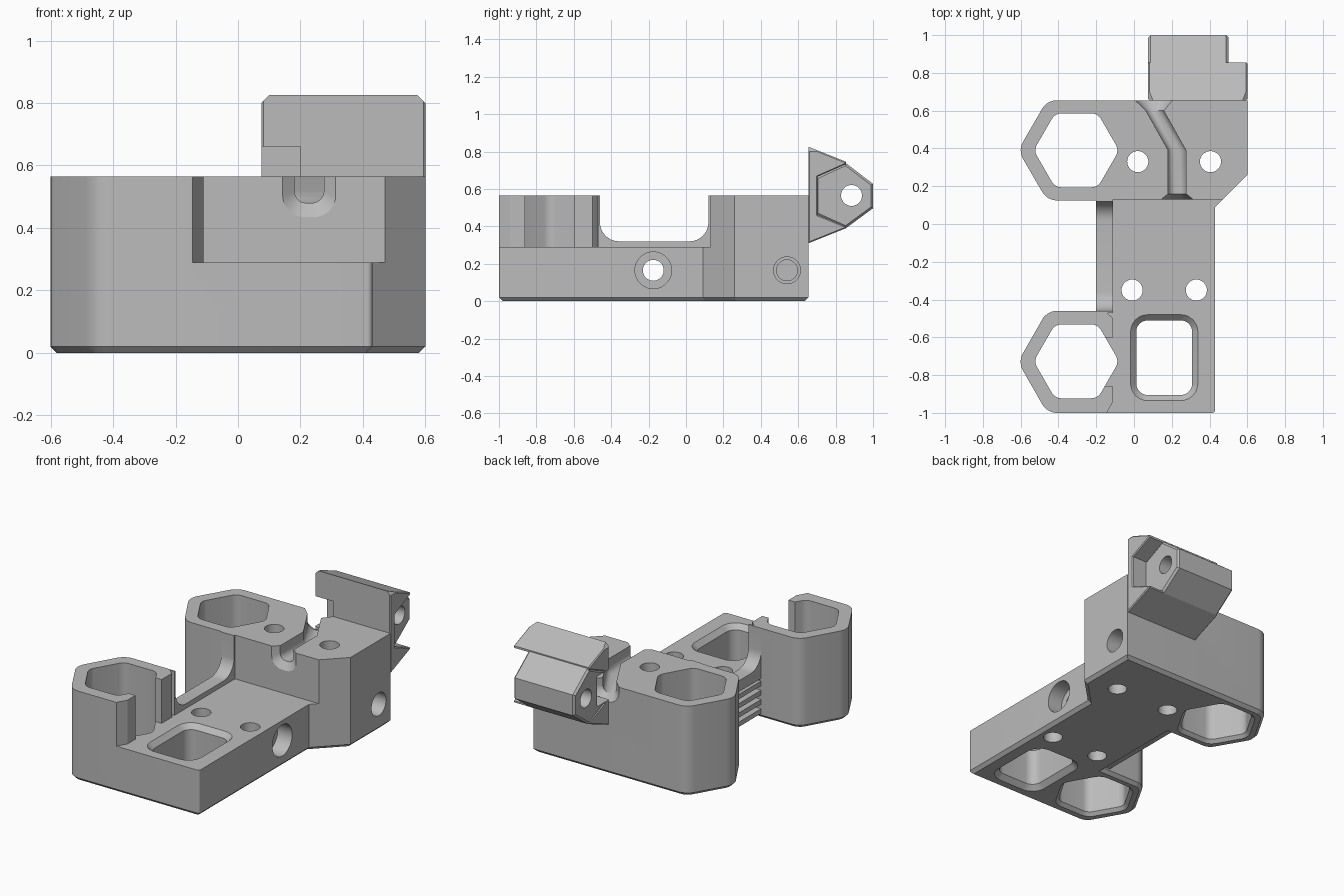
import bpy, bmesh, math
from mathutils import Vector

if "Cube" in bpy.data.objects:
    bpy.data.objects.remove(bpy.data.objects["Cube"], do_unlink=True)

grey = bpy.data.materials.new("light_grey")
grey.use_nodes = True
grey.diffuse_color = (0.5, 0.5, 0.5, 1)
grey.node_tree.nodes["Principled BSDF"].inputs["Base Color"].default_value = grey.diffuse_color


def outline(points, off=0.0, seg=6):
    """Counter-clockwise polygon of (a, b[, radius]), offset outward, with rounded corners."""
    pts = [Vector(p[:2]) for p in points]
    out = []
    for i, p in enumerate(pts):
        d1 = (p - pts[i - 1]).normalized()
        d2 = (pts[(i + 1) % len(pts)] - p).normalized()
        n1, n2 = Vector((d1.y, -d1.x)), Vector((d2.y, -d2.x))
        p = p + (n1 + n2) * off / (1 + n1.dot(n2))
        if len(points[i]) < 3:
            out.append(p)
            continue
        s = 1 if d1.x * d2.y - d1.y * d2.x > 0 else -1
        r = max(points[i][2] + s * off, 0.002)
        centre = p - (n1 + n2) * s * r / (1 + n1.dot(n2))
        out += [centre + n1.lerp(n2, k / seg).normalized() * s * r for k in range(seg + 1)]
    return out


def ngon(a, b, r, n, corner=None):
    pts = [(a + r * math.cos(math.tau * k / n), b + r * math.sin(math.tau * k / n)) for k in range(n)]
    return [(*p, corner) for p in pts] if corner else pts


def rect(a0, b0, a1, b1, r=None):
    pts = [(a0, b0), (a1, b0), (a1, b1), (a0, b1)]
    return [(*p, r) for p in pts] if r else pts


def loft(name, rings, axis="z"):
    """Closed solid through (outline, position) rings stacked along an axis."""
    place = {"z": lambda p, c: (p.x, p.y, c),
             "x": lambda p, c: (c, p.x, p.y),
             "y": lambda p, c: (p.x, c, p.y)}[axis]
    bm = bmesh.new()
    loops = [[bm.verts.new(place(p, c)) for p in pts] for pts, c in rings]
    n = len(loops[0])
    for lo, hi in zip(loops, loops[1:]):
        for k in range(n):
            bm.faces.new((lo[k], lo[(k + 1) % n], hi[(k + 1) % n], hi[k]))
    bm.faces.new(loops[0][::-1])
    bm.faces.new(loops[-1])
    bmesh.ops.recalc_face_normals(bm, faces=bm.faces)
    mesh = bpy.data.meshes.new(name)
    bm.to_mesh(mesh)
    bm.free()
    mesh.materials.append(grey)
    ob = bpy.data.objects.new(name, mesh)
    bpy.context.collection.objects.link(ob)
    return ob


def prism(name, pts, c0, c1, axis="z"):
    return loft(name, [(outline(pts), c0), (outline(pts), c1)], axis)


def chamfered_bar(name, pts, x0, x1, c=0.015):
    rings = [(outline(pts, -c), x0), (outline(pts), x0 + c), (outline(pts), x1 - c), (outline(pts, -c), x1)]
    return loft(name, rings, "x")


def activate(ob):
    bpy.ops.object.select_all(action="DESELECT")
    ob.select_set(True)
    bpy.context.view_layer.objects.active = ob


def cut(ob, cutters):
    activate(ob)
    for c in cutters:
        c.hide_render = True
        mod = ob.modifiers.new("cut", "BOOLEAN")
        mod.operation, mod.solver, mod.object = "DIFFERENCE", "EXACT", c
        bpy.ops.object.modifier_apply(modifier=mod.name)


# Main block: one plan outline with a chamfered foot
TOP, DECK, CX = 0.565, 0.29, -0.305
R = 0.09
front_y, rear_y = -0.73, 0.39
plan = [(-0.46, -1.0, R), (0.43, -1.0, 0.015), (0.43, 0.09), (0.6, 0.26), (0.6, 0.655),
        (-0.46, 0.655, R), (-0.614, rear_y, R), (-0.46, 0.125, R), (-0.155, 0.125),
        (-0.155, -0.46), (-0.46, -0.46, R), (-0.614, front_y, R)]
block = loft("main_block", [(outline(plan, -0.02), 0), (outline(plan), 0.02), (outline(plan), TOP)])

# Low deck, leaving the front tower and the rear block standing
deck_plan = [(-0.145, -1.1), (0.8, -1.1), (0.8, 0.13), (-0.17, 0.13), (-0.17, -0.455),
             (-0.15, -0.465), (-0.11, -0.5), (-0.11, -0.94), (-0.145, -1.0)]
cutters = [prism("deck_cutter", deck_plan, DECK, 0.8),
           prism("tower_slot_cutter", rect(-0.16, -0.86, 0.0, -0.6), DECK, 0.8)]

# Hexagonal pockets and the rounded window, flared at the openings
for y in (front_y + 0.003, rear_y):
    hexa = ngon(CX, y, 0.226, 6, 0.06)
    cutters.append(loft("hex_pocket_cutter", [(outline(hexa, 0.04), -0.02), (outline(hexa), 0.02),
                                              (outline(hexa), 0.8)]))
win = rect(0.012, -0.905, 0.308, -0.51, 0.06)
cutters.append(loft("window_cutter", [(outline(win, 0.06), -0.03), (outline(win), 0.03),
                                      (outline(win), 0.26), (outline(win, 0.06), 0.32)]))

# Screw holes, upright and sideways
for x, y in ((0.02, 0.33), (0.405, 0.33), (-0.01, -0.35), (0.33, -0.35)):
    cutters.append(prism("screw_hole_cutter", ngon(x, y, 0.056, 32), -0.1, 0.8))
cross_hole = prism("cross_hole_cutter", ngon(-0.175, 0.165, 0.056, 32), -0.4, 0.7, "x")
cutters += [cross_hole,
            prism("counterbore_cutter", ngon(-0.175, 0.165, 0.098, 40), 0.33, 0.7, "x"),
            prism("side_bore_cutter", ngon(0.54, 0.165, 0.072, 32), 0.4, 0.7, "x"),
            prism("side_pilot_cutter", ngon(0.54, 0.165, 0.056, 32), 0.28, 0.5, "x")]

# Bent cable channel with flared ends
channel = []
for x, y, w, z in ((0.228, 0.10, 0.123, 0.39), (0.228, 0.16, 0.047, 0.48), (0.228, 0.39, 0.047, 0.48),
                   (0.11, 0.6, 0.047, 0.48), (0.1, 0.7, 0.14, 0.43)):
    channel.append((outline([(x - w, z, w * 0.8), (x + w, z, w * 0.8), (x + w, 0.7), (x - w, 0.7)]), y))
cutters.append(loft("channel_cutter", channel, "y"))
cut(block, cutters)

# Filleted saddle between the towers, with grip ribs under it
saddle = [(-0.47, 0.25), (0.13, 0.25), (0.13, TOP), (0.12, TOP), (0.12, 0.32, 0.1),
          (-0.46, 0.32, 0.1), (-0.46, TOP), (-0.47, TOP)]
parts = [block, prism("saddle", saddle, -0.2, -0.112, "x")]
for k in range(4):
    z = 0.03 + 0.058 * k
    rib = prism("grip_rib", rect(-0.47, z, 0.13, z + 0.03), -0.2, -0.14, "x")
    cut(rib, [cross_hole])
    parts.append(rib)

# Rear rail: open jaw and hexagonal bar
jaw = [(0.655, 0.31), (0.855, 0.39), (0.855, 0.4), (0.703, 0.462), (0.703, 0.665),
       (0.855, 0.732), (0.855, 0.745), (0.655, 0.825)]
bar = [(0.695, 0.462), (0.855, 0.39), (1.0, 0.497), (1.0, 0.627), (0.855, 0.738), (0.695, 0.665)]
rail_jaw = chamfered_bar("rail_jaw", jaw, 0.075, 0.6, 0.006)
rail_bar = chamfered_bar("rail_bar", bar, 0.075, 0.5, 0.012)
notch = prism("cable_notch_cutter", rect(0.0, 0.6, 0.2, 0.775), 0.47, 0.66)
bar_hole = prism("bar_hole_cutter", ngon(0.885, 0.565, 0.056, 32), 0.0, 0.7, "x")
corners = [prism("corner_cutter", [(x, 0.80), (x + s * 0.05, 0.80), (x + s * 0.05, 0.9), (x - s * 0.1, 0.9)],
                 0.5, 1.0, "y") for x, s in ((0.075, -1), (0.6, 1))]
cut(rail_jaw, [notch] + corners)
cut(rail_bar, [notch, bar_hole])
parts += [rail_jaw, rail_bar]

# Remove the cutters and shade the rounded corners smooth
for ob in [o for o in bpy.context.scene.objects if o.name.split(".")[0].endswith("_cutter")]:
    bpy.data.objects.remove(ob, do_unlink=True)
for ob in parts:
    activate(ob)
    bpy.ops.object.shade_smooth_by_angle(angle=math.radians(25))
